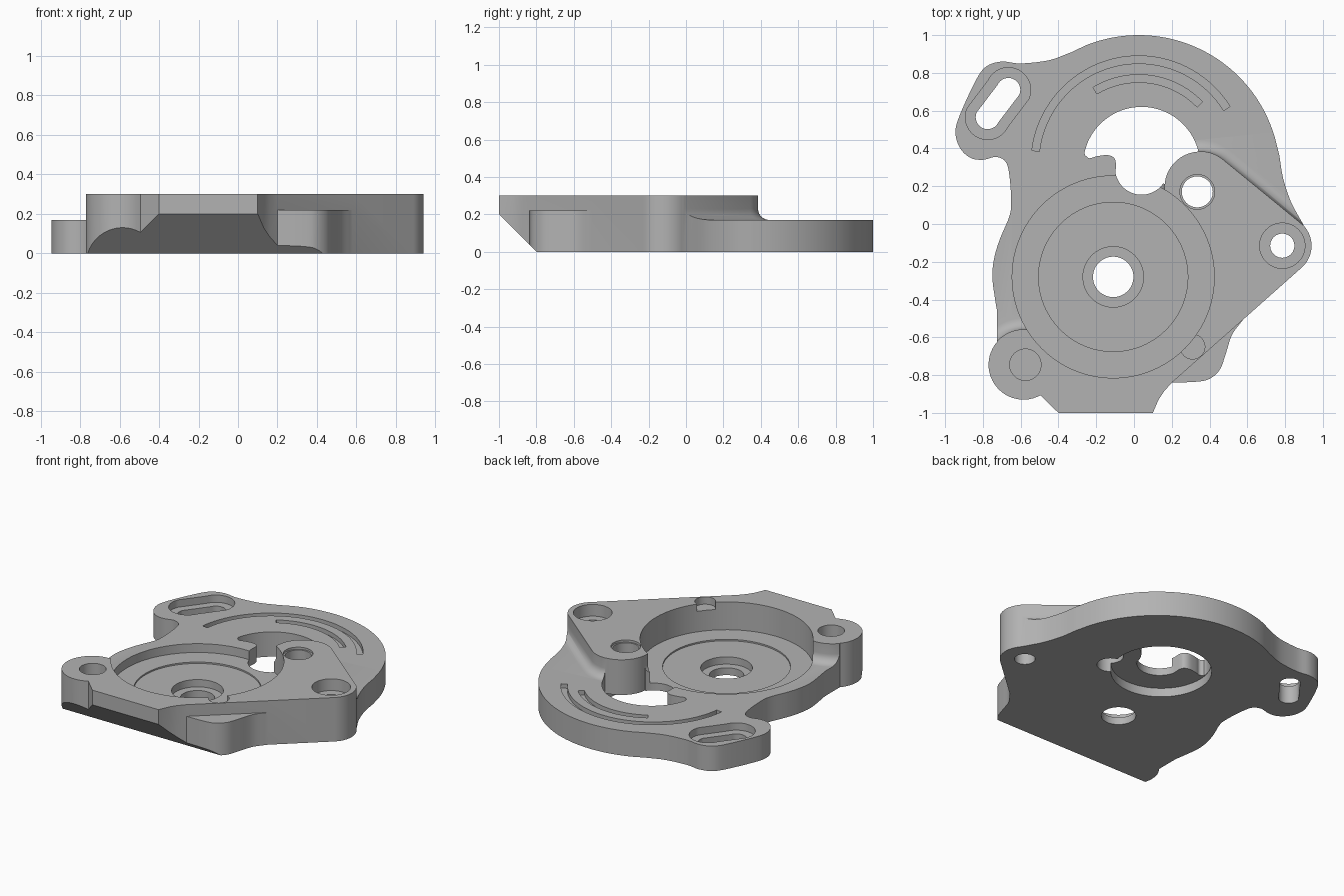
import bpy, bmesh
from math import sin, cos, pi, radians
from mathutils import Vector

old = bpy.data.objects.get("Cube")
if old:
    bpy.data.objects.remove(old, do_unlink=True)

metal = bpy.data.materials.new("light grey metal")
metal.use_nodes = True
grey = (0.45, 0.45, 0.45, 1)
metal.diffuse_color = grey
metal.node_tree.nodes["Principled BSDF"].inputs["Base Color"].default_value = grey


def arc(cx, cy, r, a, b, n=24):
    angles = [radians(a + (b - a) * i / n) for i in range(n + 1)]
    return [(cx + r * cos(t), cy + r * sin(t)) for t in angles]


def circle(cx, cy, r, n=64):
    return arc(cx, cy, r, 0, 360, n)[:-1]


def smooth(points, steps=5):
    """Catmull-Rom curve through the points."""
    p = [Vector(q) for q in points]
    p = [2 * p[0] - p[1]] + p + [2 * p[-1] - p[-2]]
    out = []
    for a, b, c, d in zip(p, p[1:], p[2:], p[3:]):
        for i in range(steps):
            t = i / steps
            out.append(tuple(0.5 * (2 * b + (c - a) * t + (2 * a - 5 * b + 4 * c - d) * t * t
                                    + (3 * b - a - 3 * c + d) * t ** 3)))
    return out + [tuple(p[-2])]


def offset(points, dist):
    """Shift an open path to its right-hand side."""
    p = [Vector(q) for q in points]
    out = []
    for i, q in enumerate(p):
        d = (p[min(i + 1, len(p) - 1)] - p[max(i - 1, 0)]).normalized()
        out.append((q.x + d.y * dist, q.y - d.x * dist))
    return out


def loft(name, layers):
    """Solid through (outline, z) layers with equal point counts."""
    bm = bmesh.new()
    rings = [[bm.verts.new((x, y, z)) for x, y in pts] for pts, z in layers]
    for lo, hi in zip(rings, rings[1:]):
        for i in range(len(lo)):
            j = (i + 1) % len(lo)
            bm.faces.new((lo[i], lo[j], hi[j], hi[i]))
    bm.faces.new(rings[0][::-1])
    bm.faces.new(rings[-1])
    bmesh.ops.recalc_face_normals(bm, faces=bm.faces)
    mesh = bpy.data.meshes.new(name)
    bm.to_mesh(mesh)
    bm.free()
    mesh.materials.append(metal)
    obj = bpy.data.objects.new(name, mesh)
    bpy.context.collection.objects.link(obj)
    return obj


def cut(body, layers):
    cutter = loft("cutter", layers)
    cutter.hide_render = True
    bpy.context.view_layer.objects.active = body
    mod = body.modifiers.new("cut", "BOOLEAN")
    mod.operation = "DIFFERENCE"
    mod.solver = "EXACT"
    mod.object = cutter
    bpy.ops.object.modifier_apply(modifier=mod.name)
    bpy.data.objects.remove(cutter, do_unlink=True)


def pocket(body, outline, z0, z1=0.5):
    cut(body, [(outline, z0), (outline, z1)])


# Full outline of the cover, counterclockwise from the front edge
outline = [(-0.4, -1), (0.1, -1), (0.13, -0.93), (0.16, -0.885)]
outline += smooth([(0.2, -0.84), (0.33, -0.835), (0.4, -0.82), (0.455, -0.77),
                   (0.485, -0.69), (0.52, -0.585), (0.58, -0.504)])
outline += arc(0.785, -0.115, 0.155, -49, 40)
outline += smooth([(0.883, 0.02), (0.83, 0.12), (0.79, 0.24), (0.77, 0.36)])
outline += arc(0.025, 0.25, 0.75, 12, 112, 48)
outline += smooth([(-0.33, 0.91), (-0.45, 0.867), (-0.6, 0.85), (-0.7, 0.86), (-0.78, 0.835),
                   (-0.835, 0.765), (-0.925, 0.57), (-0.945, 0.48), (-0.92, 0.4),
                   (-0.865, 0.35), (-0.8, 0.34), (-0.73, 0.355), (-0.68, 0.33),
                   (-0.66, 0.26), (-0.65, 0.12), (-0.66, 0.04), (-0.71, -0.08),
                   (-0.74, -0.18), (-0.75, -0.28), (-0.735, -0.4), (-0.725, -0.46)])
outline += arc(-0.585, -0.745, 0.185, 139, 299)
body = loft("motor_cover_plate", [(outline, 0), (outline, 0.3)])

# Lower deck with a fillet rising to the thick block
edge = [(1.295, -0.333)] + arc(0.35, 0.195, 0.19, 50.5, 190)
edge += [(-0.1, -0.2), (-0.3, -0.45), (-0.5, -0.557)]
edge += arc(-0.585, -0.745, 0.187, 90, 180)
far = [(-1.4, -0.745), (-1.4, 1.4), (1.4, 1.4)]
layers = []
for i in range(7):
    a = i / 6 * pi / 2
    layers.append((offset(edge, 0.06 * (1 - sin(a))) + far, 0.17 + 0.06 * (1 - cos(a))))
layers.append((offset(edge, 0) + far, 0.5))
cut(body, layers)

# Lowered lug beside the slanted edge
pocket(body, [(0.2, -0.84), (0.2, -1.1), (0.8, -1.1), (0.58, -0.504)], 0.22)

# Slanted underside at the front
def slab(back):
    return [(-1.2, -1.5), (1.2, -1.5), (1.2, back), (-1.2, back)]
cut(body, [(slab(-0.7), -0.1), (slab(-1.05), 0.25)])

# Round bearing pocket, stepped down to the shaft hole
for radius, floor in ((0.535, 0.11), (0.395, 0.1), (0.16, 0.05), (0.107, -0.1)):
    pocket(body, circle(-0.11, -0.28, radius, 96), floor)

# Recess under the opening, then the keyhole-like opening itself
pocket(body, circle(0.04, 0.31, 0.312, 80), -0.1, 0.06)
opening = arc(0.04, 0.31, 0.31, 14, 167, 40)
opening += smooth([(-0.26, 0.365), (-0.235, 0.348), (-0.2, 0.358), (-0.14, 0.365),
                   (-0.105, 0.35), (-0.095, 0.32)], 4)
opening += arc(0.04, 0.295, 0.14, 190, 325)
opening += arc(0.35, 0.195, 0.188, 175, 95)
pocket(body, opening, -0.1)

# Screw holes: x, y, radius, floor
for x, y, radius, floor in ((0.335, 0.17, 0.082, -0.1), (0.335, 0.17, 0.092, 0.285),
                            (0.785, -0.115, 0.12, 0.22), (0.785, -0.115, 0.064, -0.1),
                            (-0.575, -0.745, 0.083, 0.16), (0.31, -0.65, 0.065, 0.25)):
    pocket(body, circle(x, y, radius, 48), floor)

# Adjustment slot with its countersunk rim
for radius, floor in ((0.118, 0.12), (0.063, -0.1)):
    pocket(body, arc(-0.665, 0.71, radius, -25, 155) + arc(-0.775, 0.565, radius, 155, 335), floor)

# Curved grooves on the lower deck
for inner, outer, a, b in ((0.53, 0.57, 32, 173), (0.43, 0.47, 44, 121)):
    pocket(body, arc(0.025, 0.32, outer, a, b, 40) + arc(0.025, 0.32, inner, b, a, 40), 0.14)

bpy.ops.object.select_all(action="DESELECT")
body.select_set(True)
bpy.context.view_layer.objects.active = body
bpy.ops.object.shade_smooth_by_angle(angle=radians(30))
